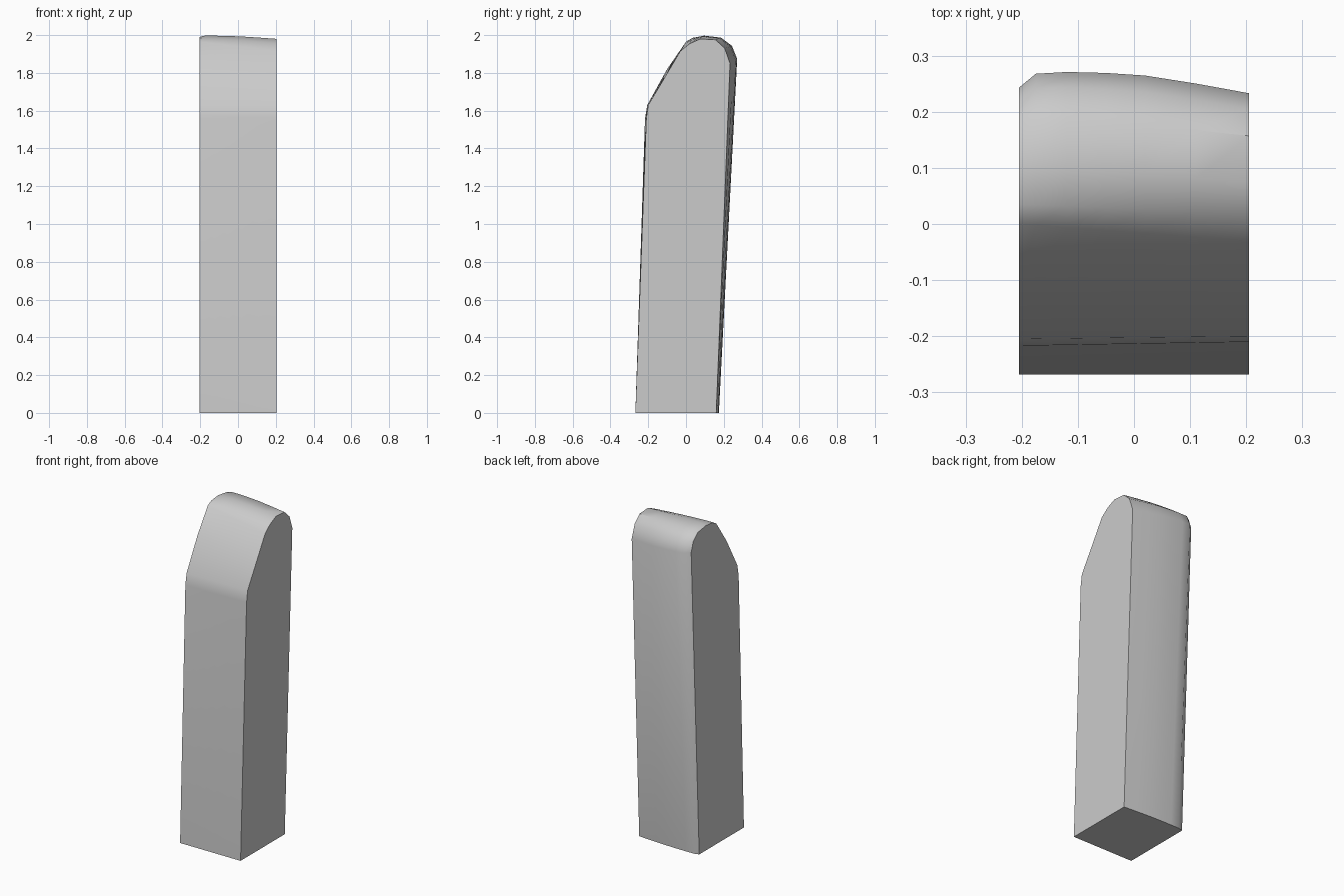
import bpy, bmesh, math

cube = bpy.data.objects.get("Cube")
if cube:
    bpy.data.objects.remove(cube, do_unlink=True)

# Plain grey surface
grey = bpy.data.materials.new("light_grey")
grey.use_nodes = True
colour = (0.6, 0.6, 0.6, 1)
grey.diffuse_color = colour
grey.node_tree.nodes["Principled BSDF"].inputs["Base Color"].default_value = colour

# Side outlines (y, z): front foot, sloping shoulder, crown, back foot
right_outline = [(-.268, 0), (-.217, 1.56), (-.205, 1.63), (-.1, 1.82), (0, 1.965), (.035, 1.983),
                 (.1, 1.99), (.18, 1.978), (.222, 1.94), (.243, 1.88), (.165, 0)]
left_outline = [(-.268, 0), (-.21, 1.56), (-.2, 1.63), (-.11, 1.78), (-.03, 1.915), (.02, 1.955),
                (.075, 1.98), (.157, 1.975), (.205, 1.93), (.233, 1.85), (.16, 0)]
# How far each outline point swells backwards and upwards between the sides
swell_y = [0] * 7 + [.01, .025, .03, .01]
swell_z = [0] * 5 + [.005, .009, .009, .005, 0, 0]
# Sections across the width: x position and amount of swell
sections = [(-.205, 0), (-.175, .85), (-.12, 1), (-.05, 1), (.02, .9), (.11, .5), (.205, 0)]

bm = bmesh.new()
rings = []
for x, amount in sections:
    t = (x + .205) / .41
    ring = []
    for a, b, dy, dz in zip(right_outline, left_outline, swell_y, swell_z):
        y = a[0] + (b[0] - a[0]) * t + dy * amount
        z = a[1] + (b[1] - a[1]) * t + dz * amount
        ring.append(bm.verts.new((x, y, z)))
    rings.append(ring)

# Skin between neighbouring sections, then flat side caps
for r, s in zip(rings, rings[1:]):
    for i in range(len(r)):
        j = (i + 1) % len(r)
        bm.faces.new((r[i], r[j], s[j], s[i]))
bm.faces.new(rings[0])
bm.faces.new(rings[-1])
bmesh.ops.recalc_face_normals(bm, faces=bm.faces)

mesh = bpy.data.meshes.new("slanted_block")
bm.to_mesh(mesh)
bm.free()
mesh.materials.append(grey)
block = bpy.data.objects.new("slanted_block", mesh)
bpy.context.collection.objects.link(block)
bpy.context.view_layer.objects.active = block
block.select_set(True)
bpy.ops.object.shade_smooth_by_angle(angle=math.radians(35))
